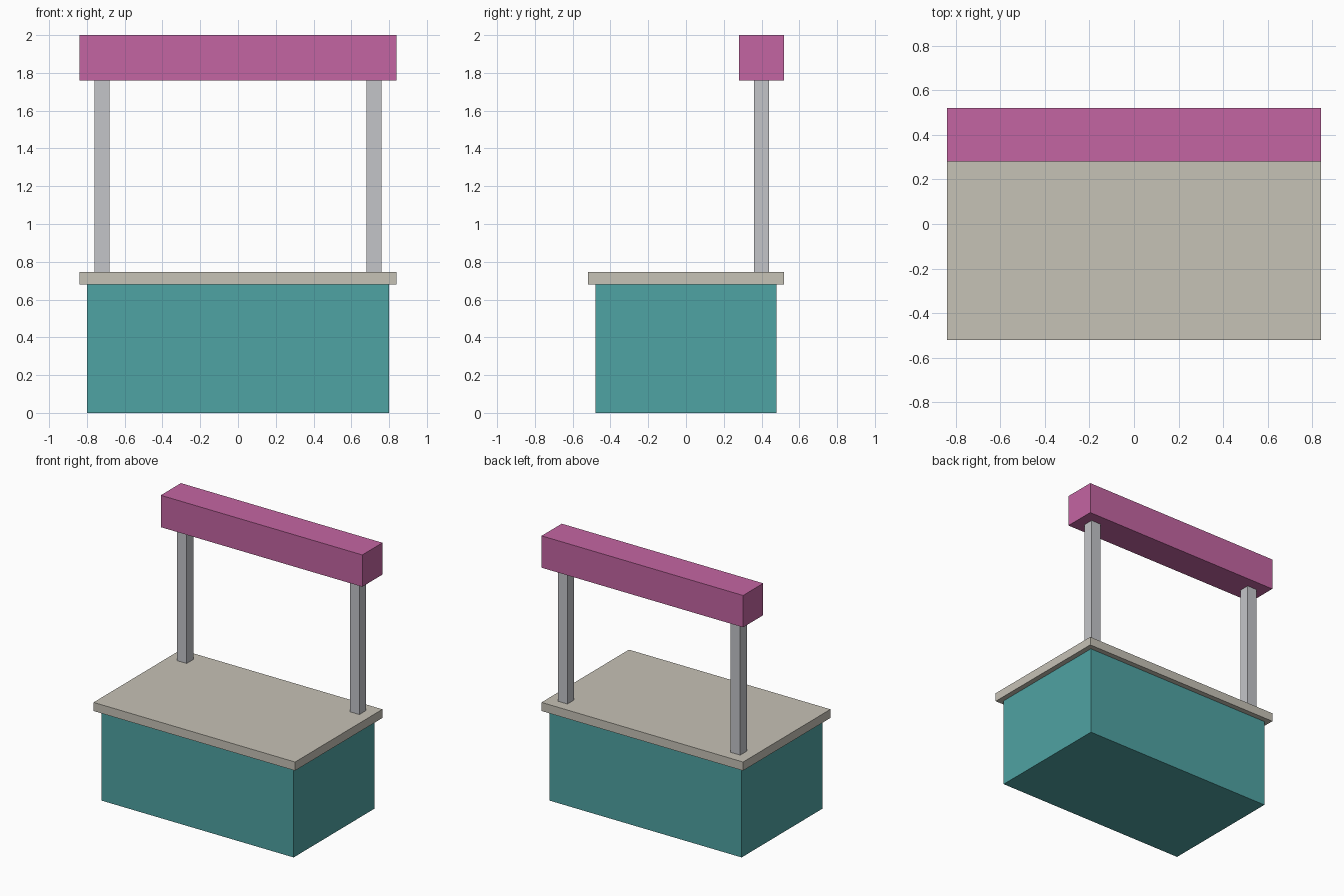
import bpy

# Remove the default cube
default = bpy.data.objects.get("Cube")
if default:
    bpy.data.objects.remove(default, do_unlink=True)


def make_material(name, color):
    mat = bpy.data.materials.new(name)
    mat.use_nodes = True
    rgba = (*color, 1.0)
    mat.diffuse_color = rgba
    mat.node_tree.nodes["Principled BSDF"].inputs["Base Color"].default_value = rgba
    return mat


def box(name, x, y, z, mat):
    """Box spanning the (low, high) range on each axis."""
    spans = (x, y, z)
    bpy.ops.mesh.primitive_cube_add(size=1)
    obj = bpy.context.object
    obj.name = obj.data.name = name
    for v in obj.data.vertices:
        v.co = [lo + (hi - lo) * (c + 0.5) for c, (lo, hi) in zip(v.co, spans)]
    obj.data.materials.append(mat)
    return obj


teal = make_material("teal", (0.078, 0.366, 0.366))
beige = make_material("beige", (0.565, 0.539, 0.468))
grey = make_material("light grey", (0.552, 0.558, 0.584))
pink = make_material("pink", (0.553, 0.130, 0.361))

# Stall body and overhanging counter
box("base", (-0.80, 0.80), (-0.48, 0.48), (0, 0.68), teal)
box("counter_top", (-0.84, 0.84), (-0.52, 0.52), (0.68, 0.745), beige)

# Pair of posts at the back
for name, side in (("left_post", 1), ("right_post", -1)):
    centre = side * 0.72
    box(name, (centre - 0.04, centre + 0.04), (0.36, 0.44), (0.745, 1.76), grey)

# Sign board carried by the posts
box("header_board", (-0.84, 0.84), (0.28, 0.52), (1.76, 2.0), pink)
